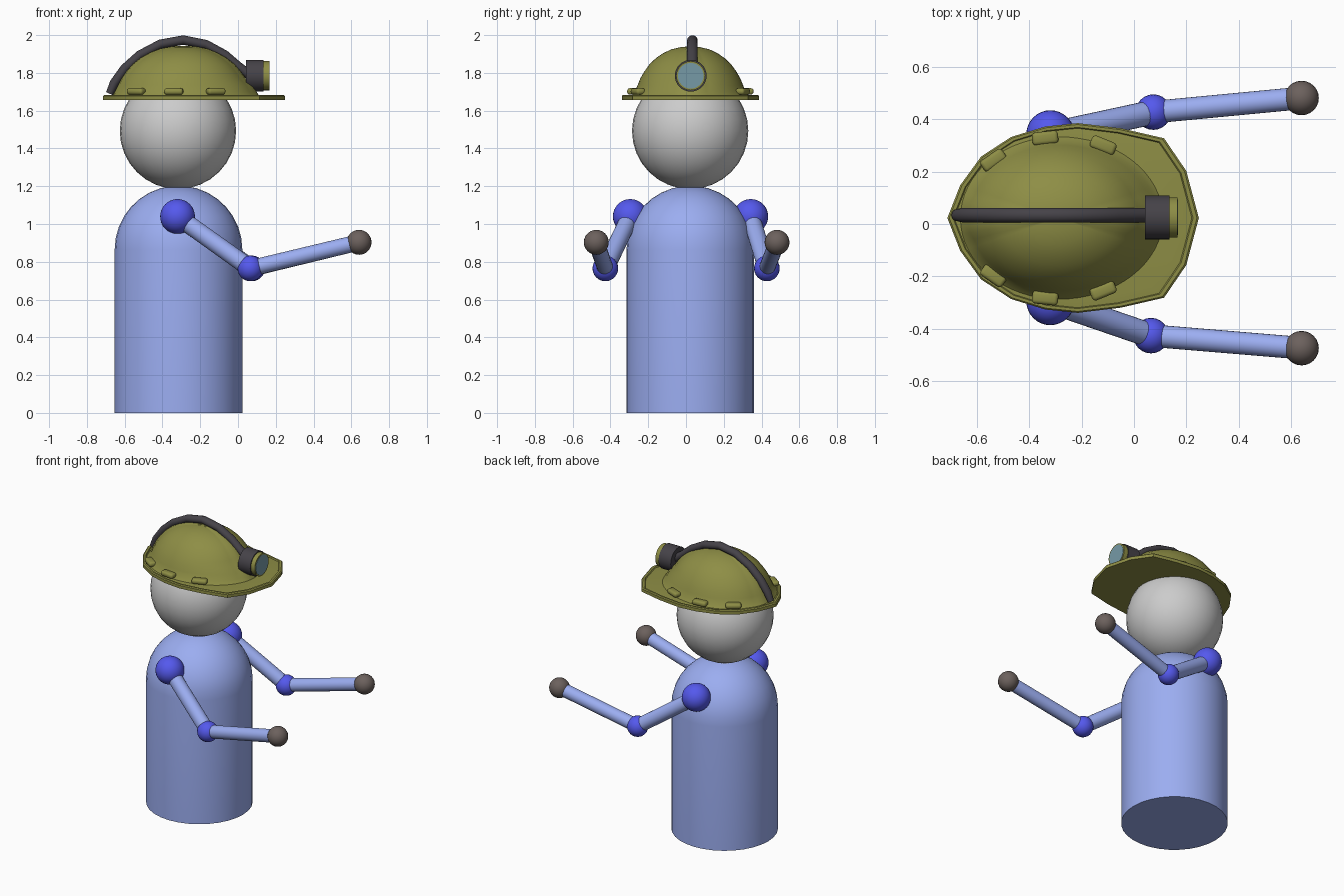
import bpy, bmesh, math
from mathutils import Vector, Matrix

if "Cube" in bpy.data.objects:
    bpy.data.objects.remove(bpy.data.objects["Cube"])

CX, CY = -0.315, 0.023          # body axis


def material(name, r, g, b):
    m = bpy.data.materials.new(name)
    m.diffuse_color = (r, g, b, 1)
    m.use_nodes = True
    m.node_tree.nodes["Principled BSDF"].inputs["Base Color"].default_value = m.diffuse_color
    return m


CLOTH = material("cloth", .33, .42, .88)
JOINT = material("joint_blue", .09, .10, .85)
GLOVE = material("glove", .15, .12, .11)
OLIVE = material("olive", .27, .27, .06)
DARK = material("rubber", .06, .055, .065)
GLASS = material("glass", .18, .32, .38)


def finish(name, bm, mat=None, angle=35):
    bmesh.ops.recalc_face_normals(bm, faces=bm.faces)
    me = bpy.data.meshes.new(name)
    bm.to_mesh(me)
    bm.free()
    ob = bpy.data.objects.new(name, me)
    bpy.context.collection.objects.link(ob)
    if mat:
        me.materials.append(mat)
    bpy.ops.object.select_all(action='DESELECT')
    ob.select_set(True)
    bpy.context.view_layer.objects.active = ob
    bpy.ops.object.shade_smooth_by_angle(angle=math.radians(angle))
    return ob


def sphere(name, c, r, mat=None, seg=32):
    bm = bmesh.new()
    bmesh.ops.create_uvsphere(bm, u_segments=seg, v_segments=seg // 2, radius=r)
    bmesh.ops.translate(bm, verts=bm.verts, vec=c)
    return finish(name, bm, mat)


def rod(name, a, b, r, mat, seg=24):
    a, b = Vector(a), Vector(b)
    d = b - a
    M = Matrix.Translation((a + b) / 2) @ d.to_track_quat('Z', 'Y').to_matrix().to_4x4()
    bm = bmesh.new()
    bmesh.ops.create_cone(bm, cap_ends=True, segments=seg, radius1=r, radius2=r,
                          depth=d.length, matrix=M)
    return finish(name, bm, mat)


def loft(name, rings, mat, angle=35):
    """Skin a list of equal-length closed rings and cap both ends."""
    bm = bmesh.new()
    vs = [[bm.verts.new(p) for p in ring] for ring in rings]
    n = len(vs[0])
    for lo, hi in zip(vs, vs[1:]):
        for i in range(n):
            bm.faces.new((lo[i], lo[(i + 1) % n], hi[(i + 1) % n], hi[i]))
    bm.faces.new(vs[0])
    bm.faces.new(vs[-1])
    return finish(name, bm, mat, angle)


def circle(c, r, z, n=32):
    return [(c[0] + r * math.cos(2 * math.pi * i / n),
             c[1] + r * math.sin(2 * math.pi * i / n), z) for i in range(n)]


# torso: cylinder with a domed top
R = 0.338
rings = [circle((CX, CY), R, 0)]
for k in range(9):
    t = math.radians(k * 10.5)
    rings.append(circle((CX, CY), R * math.cos(t), 0.865 + R * math.sin(t)))
loft("torso", rings, CLOTH)

# head
sphere("head", (-0.318, 0.022, 1.493), 0.308)

# arms
for side, sh_y, elbow, hand in (
        ("right", -0.295, (0.065, -0.427, 0.765), (0.641, -0.475, 0.903)),
        ("left", 0.343, (0.074, 0.428, 0.765), (0.641, 0.482, 0.903))):
    shoulder = (-0.32, sh_y, 1.04)
    sphere(side + "_shoulder", shoulder, 0.092, JOINT)
    sphere(side + "_elbow", elbow, 0.068, JOINT, 24)
    sphere(side + "_hand", hand, 0.066, GLOVE, 24)
    rod(side + "_upper_arm", shoulder, elbow, 0.047, CLOTH)
    rod(side + "_forearm", elbow, hand, 0.043, CLOTH)

# helmet brim: faceted outline, longer at the front, with a raised lip
half = [(.248, 0), (.2, .18), (.115, .305), (-.05, .343), (-.215, .363), (-.34, .35),
        (-.47, .31), (-.585, .235), (-.665, .125), (-.714, 0)]
outline = half + [(x, -y) for x, y in half[-2:0:-1]]


def brim_ring(s, z):
    return [(-0.24 + (x + 0.24) * s, CY + y * s, z) for x, y in outline]


loft("helmet_brim", [brim_ring(1, 1.657), brim_ring(1, 1.678), brim_ring(.985, 1.684),
                     brim_ring(.955, 1.684), brim_ring(.945, 1.677),
                     brim_ring(.87, 1.68)], OLIVE, 25)

# helmet shell: flared dome with a wedge-shaped ridge front and back
N = 64
shell = []
profile = [(1.09, .02), (1.03, .04), (.98, .075), (.93, .11), (.86, .145), (.76, .185),
           (.64, .218), (.5, .245), (.35, .265), (.18, .276), (.04, .28)]
for r, h in profile:
    ring = []
    for i in range(N):
        a = 2 * math.pi * i / N
        wedge = abs(math.sin(a)) < 0.25
        k = 1.025 if wedge and h > .03 else 1
        front = 1.06 if math.cos(a) > 0 and h < .08 else 1
        ring.append((-0.288 + .345 * r * k * front * math.cos(a),
                     CY + .285 * r * k * math.sin(a), 1.66 + h * (1 + (k - 1) / 2)))
    shell.append(ring)
loft("helmet_shell", shell, OLIVE, 30)

# rounded vent bumps around the shell
for sy in (1, -1):
    for i, (x, y, rot) in enumerate(((-.538, .221, 35), (-.34, .306, 6), (-.118, .278, -22))):
        bm = bmesh.new()
        M = (Matrix.Translation((x, CY + sy * y, 1.702))
             @ Matrix.Rotation(math.radians(rot * sy), 4, 'Z')
             @ Matrix.Diagonal((.1, .05, .034, 1)))
        bmesh.ops.create_cube(bm, size=1, matrix=M)
        bmesh.ops.bevel(bm, geom=bm.edges[:], offset=.014, segments=3, profile=.5,
                        affect='EDGES')
        finish(f"vent_bump_{'left' if sy > 0 else 'right'}_{i}", bm, OLIVE)

# lamp strap: round-cornered band swept over the shell
path = [(-.68, 1.69), (-.655, 1.745), (-.6, 1.822), (-.52, 1.894), (-.41, 1.952),
        (-.29, 1.974), (-.17, 1.95), (-.07, 1.895), (0, 1.835), (.06, 1.79)]
band = []
for i, (x, z) in enumerate(path):
    p, q = path[max(i - 1, 0)], path[min(i + 1, len(path) - 1)]
    t = Vector((q[0] - p[0], q[1] - p[1])).normalized()
    w = .8 if i == 0 else 1
    band.append([(x - t.y * .025 * w * math.sin(a), .034 + .028 * w * math.cos(a),
                  z + t.x * .025 * w * math.sin(a))
                 for a in (2 * math.pi * j / 12 for j in range(12))])
loft("lamp_strap", band, DARK, 50)

# lamp: housing, front bezel and lens along x
LY, LZ = 0.025, 1.785
rod("lamp_housing", (.042, LY, LZ), (.136, LY, LZ), .084, DARK, 32)
rod("lamp_bezel", (.134, LY, LZ), (.166, LY, LZ), .077, OLIVE, 32)
rod("lamp_lens", (.15, LY, LZ), (.168, LY, LZ), .068, GLASS, 32)
